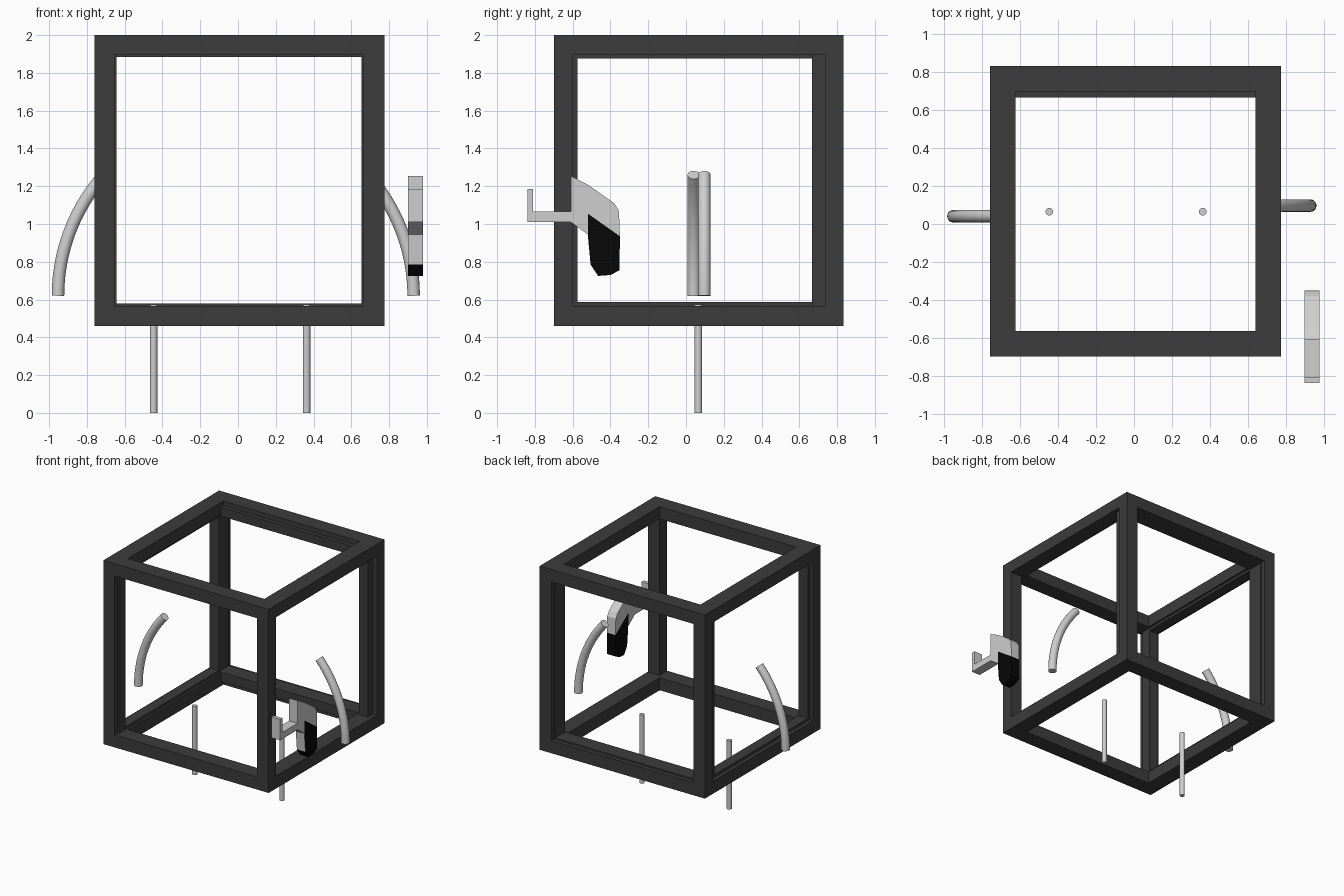
import bpy, bmesh, math
from mathutils import Vector

cube = bpy.data.objects.get("Cube")
if cube:
    bpy.data.objects.remove(cube, do_unlink=True)


def material(name, value):
    m = bpy.data.materials.new(name)
    m.use_nodes = True
    colour = (value, value, value, 1)
    m.diffuse_color = colour
    bsdf = next(n for n in m.node_tree.nodes if n.type == 'BSDF_PRINCIPLED')
    bsdf.inputs["Base Color"].default_value = colour
    return m


CHARCOAL = material("charcoal", 0.045)
GREY = material("light grey", 0.62)
BLACK = material("black", 0.002)


def finish(bm, name, *mats):
    bmesh.ops.recalc_face_normals(bm, faces=bm.faces)
    me = bpy.data.meshes.new(name)
    bm.to_mesh(me)
    bm.free()
    ob = bpy.data.objects.new(name, me)
    bpy.context.collection.objects.link(ob)
    for m in mats:
        me.materials.append(m)
    return ob


def box(name, lo, hi, mat):
    bm = bmesh.new()
    bmesh.ops.create_cube(bm, size=1)
    for v in bm.verts:
        v.co = Vector([lo[i] if v.co[i] < 0 else hi[i] for i in range(3)])
    return finish(bm, name, mat)


def cut(ob, *openings):
    # Cut box-shaped openings out of an object
    for lo, hi in openings:
        cutter = box("opening_cutter", lo, hi, CHARCOAL)
        cutter.hide_render = True
        mod = ob.modifiers.new("opening", 'BOOLEAN')
        mod.operation = 'DIFFERENCE'
        mod.solver = 'EXACT'
        mod.object = cutter
        bpy.context.view_layer.objects.active = ob
        bpy.ops.object.modifier_apply(modifier=mod.name)
        bpy.data.objects.remove(cutter, do_unlink=True)


def smooth(ob):
    bpy.ops.object.select_all(action='DESELECT')
    ob.select_set(True)
    bpy.context.view_layer.objects.active = ob
    bpy.ops.object.shade_smooth_by_angle(angle=math.radians(40))


def tube(name, path, radius, mat, sides=20):
    # Sweep a circle along a path lying in an xz plane
    bm = bmesh.new()
    rings = []
    for i, p in enumerate(path):
        t = (path[min(i + 1, len(path) - 1)] - path[max(i - 1, 0)]).normalized()
        across = Vector((0, 1, 0))
        normal = t.cross(across)
        rings.append([bm.verts.new(p + radius * (math.cos(a) * across + math.sin(a) * normal))
                      for a in (2 * math.pi * k / sides for k in range(sides))])
    for a, b in zip(rings, rings[1:]):
        for k in range(sides):
            n = (k + 1) % sides
            bm.faces.new((a[k], a[n], b[n], b[k]))
    bm.faces.new(rings[0])
    bm.faces.new(rings[-1])
    ob = finish(bm, name, mat)
    smooth(ob)
    return ob


def plate(name, outline, x0, x1, *mats):
    # Extrude a yz outline across x
    bm = bmesh.new()
    face = bm.faces.new([bm.verts.new((x0, y, z)) for y, z in outline])
    ext = bmesh.ops.extrude_face_region(bm, geom=[face])
    bmesh.ops.translate(bm, vec=(x1 - x0, 0, 0),
                        verts=[g for g in ext["geom"] if isinstance(g, bmesh.types.BMVert)])
    return finish(bm, name, *mats)


# Open cube frame, cut through along each axis
frame = box("cube_frame", (-0.76, -0.70, 0.46), (0.775, 0.835, 2.0), CHARCOAL)
cut(frame,
    ((-0.655, -2, 0.565), (0.665, 2, 1.897)),
    ((-2, -0.60, 0.565), (2, 0.735, 1.897)),
    ((-0.625, -0.565, -1), (0.64, 0.70, 3)))

# Inner rims on the back and the right side
back_rim = box("back_rim", (-0.72, 0.667, 0.50), (0.74, 0.80, 1.96), CHARCOAL)
cut(back_rim, ((-0.643, 0, 0.578), (0.655, 2, 1.885)))
side_rim = box("right_rim", (-0.73, -0.66, 0.50), (-0.643, 0.79, 1.96), CHARCOAL)
cut(side_rim, ((-2, -0.575, 0.587), (0, 0.667, 1.875)))

# Curved arms
for name, side, x, y in (("left_arm", 1, 0.93, 0.097), ("right_arm", -1, 0.953, 0.041)):
    R = 0.96
    path = [Vector((side * (x - R + R * math.cos(a)), y, 0.62 + R * math.sin(a)))
            for a in (math.radians(41.8) * i / 14 for i in range(15))]
    tube(name, path, 0.033, GREY)

# Straight legs
for name, x in (("left_leg", 0.363), ("right_leg", -0.447)):
    tube(name, [Vector((x, 0.065, 0)), Vector((x, 0.065, 0.575))], 0.02, GREY)

# Hand tool: body, hooked barrel and grip
X0, X1 = 0.90, 0.98
plate("tool_body", [(-0.61, 1.255), (-0.515, 1.205), (-0.38, 1.11), (-0.355, 1.07),
                    (-0.35, 0.935), (-0.52, 1.055), (-0.52, 0.945), (-0.61, 1.01)],
      X0, X1, GREY)
plate("tool_barrel", [(-0.84, 1.01), (-0.605, 1.01), (-0.605, 1.065), (-0.81, 1.065),
                      (-0.81, 1.185), (-0.84, 1.185)], X0, X1, GREY)
grip = plate("tool_grip", [(-0.52, 1.055), (-0.35, 0.935), (-0.352, 0.755), (-0.40, 0.73),
                           (-0.465, 0.725), (-0.505, 0.785), (-0.52, 0.945)],
             X0, X1, BLACK, GREY)
# Front strip of the grip is grey
for f in grip.data.polygons:
    if f.normal.y < -0.9:
        f.material_index = 1
